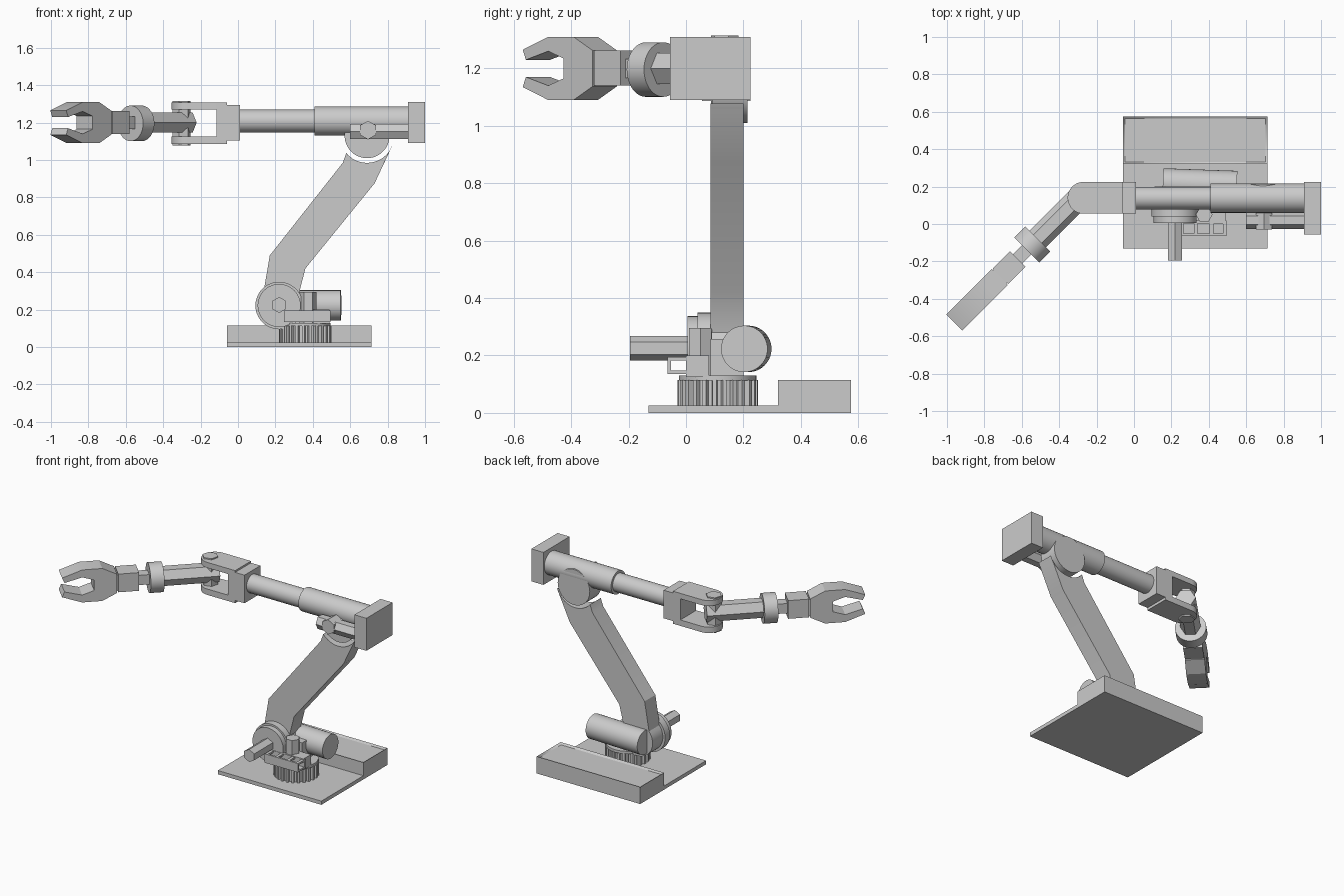
import bpy
import bmesh
from math import pi, cos, sin, radians
from mathutils import Matrix

if "Cube" in bpy.data.objects:
    bpy.data.objects.remove(bpy.data.objects["Cube"])

GREY = (0.6, 0.6, 0.6, 1)
grey = bpy.data.materials.new("plain grey")
grey.use_nodes = True
grey.diffuse_color = GREY
grey.node_tree.nodes["Principled BSDF"].inputs["Base Color"].default_value = GREY

PLACE = {
    "x": lambda a, b, t: (t, a, b),
    "y": lambda a, b, t: (a, t, b),
    "z": lambda a, b, t: (a, b, t),
}


def finish(name, bm, matrix=None):
    bmesh.ops.recalc_face_normals(bm, faces=bm.faces)
    if matrix:
        bm.transform(matrix)
    mesh = bpy.data.meshes.new(name)
    bm.to_mesh(mesh)
    bm.free()
    mesh.materials.append(grey)
    obj = bpy.data.objects.new(name, mesh)
    bpy.context.collection.objects.link(obj)
    bpy.ops.object.select_all(action="DESELECT")
    obj.select_set(True)
    bpy.context.view_layer.objects.active = obj
    bpy.ops.object.shade_smooth_by_angle(angle=radians(25))
    return obj


def prism(name, pts, axis, lo, hi, matrix=None):
    """Extrude a flat outline along an axis."""
    bm = bmesh.new()
    ends = [[bm.verts.new(PLACE[axis](a, b, t)) for a, b in pts] for t in (lo, hi)]
    for end in ends:
        bm.faces.new(end)
    n = len(pts)
    for i in range(n):
        j = (i + 1) % n
        bm.faces.new((ends[0][i], ends[0][j], ends[1][j], ends[1][i]))
    return finish(name, bm, matrix)


def arc(cx, cy, r, start, end, n):
    steps = [radians(start + (end - start) * i / n) for i in range(n + 1)]
    return [(cx + r * cos(a), cy + r * sin(a)) for a in steps]


def ring(cx, cy, r, n=48, turn=0):
    return arc(cx, cy, r, turn, turn + 360, n)[:-1]


def box(name, x, y, z, matrix=None):
    outline = [(x[0], y[0]), (x[1], y[0]), (x[1], y[1]), (x[0], y[1])]
    return prism(name, outline, "z", z[0], z[1], matrix)


# Base plate and the raised tray at the back
box("base_plate", (-0.06, 0.715), (-0.13, 0.575), (0, 0.025))
tray = box("rear_tray", (-0.06, 0.715), (0.32, 0.575), (0.0, 0.115))
bm = bmesh.new()
bm.from_mesh(tray.data)
top = max(bm.faces, key=lambda f: f.calc_center_median().z)
bmesh.ops.inset_region(bm, faces=[top], thickness=0.015)
for v in top.verts:
    v.co.z -= 0.012
bm.to_mesh(tray.data)
bm.free()

# Toothed turntable
TEETH = 24
teeth = []
for i in range(TEETH):
    for step, r in ((0.0, 0.122), (0.4, 0.122), (0.5, 0.14), (0.9, 0.14)):
        a = 2 * pi * (i + step) / TEETH
        teeth.append((0.36 + r * cos(a), 0.11 + r * sin(a)))
prism("turntable_gear", teeth, "z", 0.025, 0.115)
prism("turntable_cap", ring(0.36, 0.11, 0.135), "z", 0.112, 0.13)

# Shoulder: stacked discs, hex shaft, mount and motor
prism("shoulder_disc", ring(0.22, 0.222, 0.127), "y", 0.04, 0.09)
prism("shoulder_cap", ring(0.22, 0.222, 0.115), "y", 0.005, 0.04)
prism("shoulder_shaft", ring(0.22, 0.225, 0.043, 6, 30), "y", -0.195, 0.01)
box("motor_mount", (0.2, 0.42), (0.085, 0.2), (0.125, 0.258))
tilt = Matrix.Translation((0.352, 0.21, 0.223)) @ Matrix.Rotation(-0.035, 4, "Z")
prism("shoulder_motor", ring(0, 0, 0.081), "x", -0.198, 0.198, tilt)

# Small fittings on the turntable
prism("turntable_post", ring(0.375, 0.05, 0.045, 6), "z", 0.125, 0.295)
box("post_block", (0.4, 0.49), (0.0, 0.08), (0.125, 0.2))
for name, y in (("front", (-0.065, -0.052)), ("back", (0.002, 0.02))):
    box("connector_" + name, (0.245, 0.495), y, (0.135, 0.195))
box("connector_floor", (0.245, 0.495), (-0.06, 0.01), (0.135, 0.147))
for x in (0.245, 0.32, 0.405, 0.475):
    box("connector_bar", (x, x + 0.02), (-0.06, 0.01), (0.183, 0.195))

# Lower arm: rounded foot, two bends and a cradle for the elbow disc
lower = arc(0.225, 0.222, 0.115, 140, 390, 24)
lower += [(0.36, 0.42), (0.73, 0.875)]
lower += arc(0.69, 1.13, 0.145, -21, -140, 20)
lower += [(0.56, 0.985), (0.17, 0.49)]
prism("lower_arm", lower, "y", 0.085, 0.2)
prism("elbow_disc", ring(0.69, 1.13, 0.12), "y", 0.09, 0.215)

# Upper arm: end block, telescoping tubes, side fitting
box("end_block", (0.91, 1.0), (-0.055, 0.225), (1.09, 1.31))
prism("upper_tube", ring(0.138, 1.208, 0.078), "x", 0.41, 0.92)
prism("inner_tube", ring(0.138, 1.208, 0.061), "x", 0.0, 0.42)
prism("side_bar", ring(0.02, 1.152, 0.047, 6), "x", 0.6, 0.915)
prism("side_nut", ring(0.695, 1.16, 0.05, 6, 30), "y", -0.03, 0.1)

# Fork with two rounded prongs
box("fork_collar", (-0.06, 0.01), (0.055, 0.225), (1.105, 1.295))
box("fork_block", (-0.115, -0.06), (0.055, 0.225), (1.09, 1.305))
prong = arc(-0.27, 0.14, 0.085, 90, 270, 20) + [(-0.06, 0.055), (-0.06, 0.225)]
for name, z in (("lower", (1.087, 1.127)), ("upper", (1.27, 1.307))):
    prism("fork_prong_" + name, prong, "z", *z)
prism("wrist_pivot", ring(-0.303, 0.135, 0.05, 6, 15), "z", 1.078, 1.315)

# Wrist, laid out along local x and swung towards the front right
swing = Matrix.Translation((-0.3, 0.135, 1.2)) @ Matrix.Rotation(radians(225), 4, "Z")
prism("wrist_bar", ring(0, 0, 0.062, 6), "x", -0.05, 0.34, swing)
prism("wrist_collar", ring(0, -0.004, 0.095), "x", 0.303, 0.388, swing)
box("wrist_link", (0.38, 0.47), (-0.035, 0.035), (-0.033, 0.033), swing)
box("gripper_mount", (0.455, 0.585), (-0.059, 0.059), (-0.06, 0.063), swing)
box("gripper_neck", (0.58, 0.6), (-0.05, 0.05), (-0.052, 0.055), swing)

# Gripper: palm with a pair of mirrored bent fingers
half = [(0.592, 0.063), (0.685, 0.11), (0.81, 0.11), (0.935, 0.065),
        (0.92, 0.03), (0.81, 0.06), (0.735, 0.035)]
jaw = half + [(s, -h) for s, h in reversed(half)]
prism("gripper_jaw", jaw, "y", -0.06, 0.06, swing)
